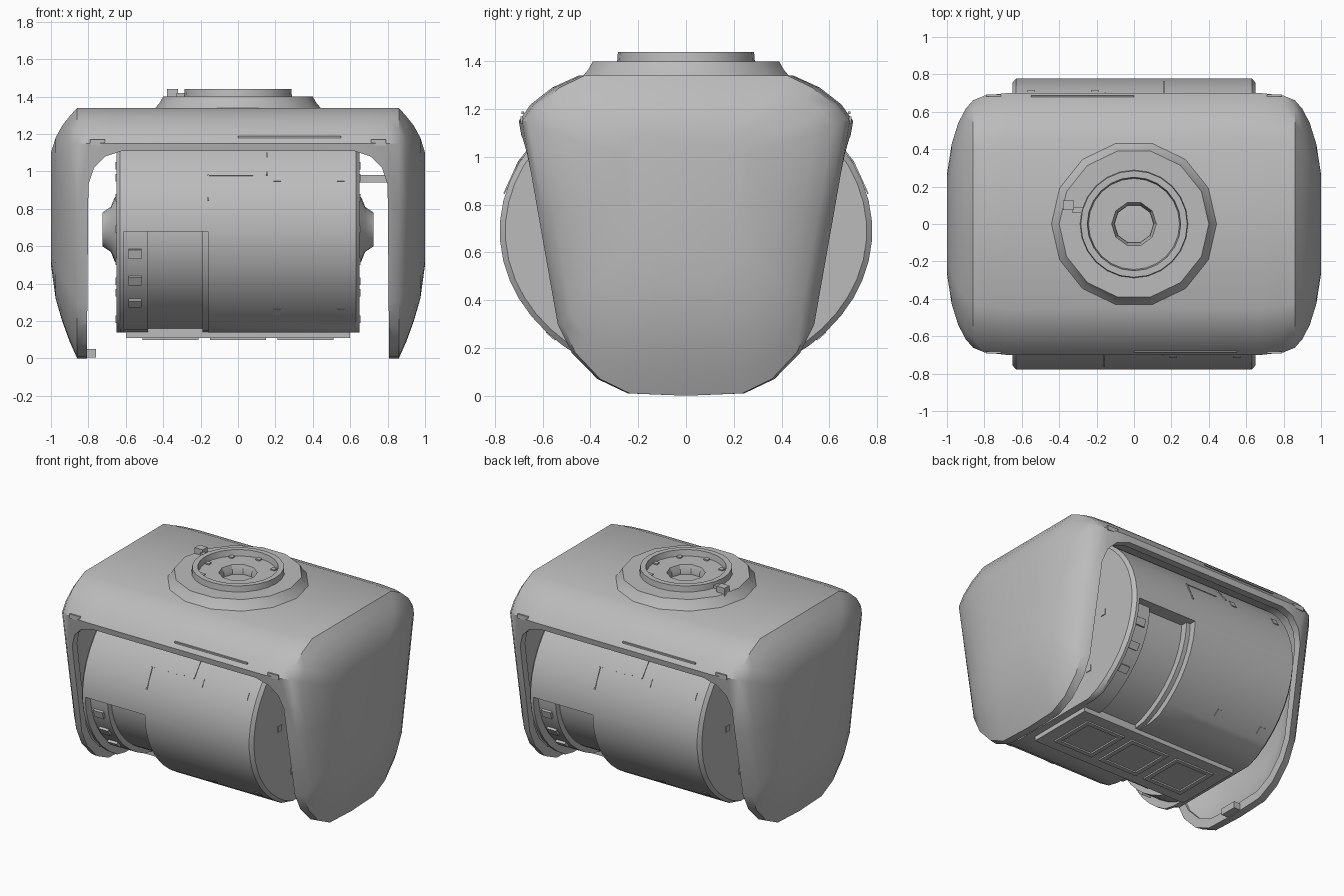
import bpy, bmesh
from math import cos, sin, pi, radians, atan
from mathutils import Matrix, Vector

cube = bpy.data.objects.get("Cube")
if cube:
    bpy.data.objects.remove(cube, do_unlink=True)

grey = bpy.data.materials.new("matte grey")
grey.use_nodes = True
grey.diffuse_color = (0.5, 0.5, 0.5, 1)
grey.node_tree.nodes["Principled BSDF"].inputs["Base Color"].default_value = (0.5, 0.5, 0.5, 1)


def finish(name, bm, angle=35):
    bmesh.ops.recalc_face_normals(bm, faces=bm.faces)
    mesh = bpy.data.meshes.new(name)
    bm.to_mesh(mesh)
    bm.free()
    mesh.materials.append(grey)
    ob = bpy.data.objects.new(name, mesh)
    bpy.context.collection.objects.link(ob)
    smooth(ob, angle)
    return ob


def smooth(ob, angle=35):
    bpy.ops.object.select_all(action='DESELECT')
    ob.select_set(True)
    bpy.context.view_layer.objects.active = ob
    bpy.ops.object.shade_smooth_by_angle(angle=radians(angle))


def loft(name, rings, closed=False, angle=35):
    """Skin matching rings; cap the ends, or join last to first when closed."""
    bm = bmesh.new()
    vs = [[bm.verts.new(p) for p in ring] for ring in rings]
    n = len(vs[0])
    pairs = list(zip(vs, vs[1:])) + ([(vs[-1], vs[0])] if closed else [])
    for a, b in pairs:
        for i in range(n):
            j = (i + 1) % n
            bm.faces.new((a[i], a[j], b[j], b[i]))
    if not closed:
        bm.faces.new(vs[0])
        bm.faces.new(vs[-1])
    return finish(name, bm, angle)


def box(name, lo, hi, turn=None):
    lo, hi = Vector(lo), Vector(hi)
    bm = bmesh.new()
    m = Matrix.Translation((lo + hi) / 2)
    if turn:
        m = m @ turn
    bmesh.ops.create_cube(bm, size=1, matrix=m @ Matrix.Diagonal((*(hi - lo), 1)))
    return finish(name, bm)


def cut(ob, *cutters):
    for c in cutters:
        mod = ob.modifiers.new("cut", 'BOOLEAN')
        mod.operation, mod.solver, mod.object = 'DIFFERENCE', 'EXACT', c
        bpy.context.view_layer.objects.active = ob
        bpy.ops.object.modifier_apply(modifier=mod.name)
        bpy.data.objects.remove(c, do_unlink=True)
    smooth(ob)


def half_turn(ob, name):
    """Copy turned half way round the vertical axis."""
    twin = ob.copy()
    twin.name = name
    twin.rotation_euler.z = pi
    bpy.context.collection.objects.link(twin)


def circle_z(r, z, n):
    return [(r * cos(2 * pi * i / n), r * sin(2 * pi * i / n), z) for i in range(n)]


# Housing: side outline skinned across x, domed at both ends, hollow inside
half = [(0.25, 0.01), (0.38, 0.07), (0.49, 0.18), (0.55, 0.3), (0.63, 0.75),
        (0.70, 1.15), (0.65, 1.22), (0.56, 1.29), (0.45, 1.34)]
outline = [(0, 0)] + half + [(-y, z) for y, z in reversed(half)]


def shell(name, ends):
    """Each end station gives x, width factor, lowest and highest z."""
    def ring(x, s, low, high):
        return [(x, y * s, low + (high - low) * z / 1.34) for y, z in outline]
    return loft(name, [ring(-x, *e) for x, *e in reversed(ends)]
                + [ring(*e) for e in ends], angle=40)


housing = shell("housing", [(0.68, 1, 0, 1.34), (0.80, 0.98, 0, 1.34), (0.86, 0.945, 0, 1.34),
                            (0.90, 0.88, 0.09, 1.295), (0.94, 0.77, 0.2, 1.245),
                            (0.975, 0.61, 0.32, 1.18), (1.0, 0.38, 0.5, 1.1)])
arch = [(0.81, -0.2), (0.80, 0.93), (0.77, 1.02), (0.71, 1.08), (0.62, 1.11)]
arch += [(-x, z) for x, z in reversed(arch)]
cut(housing,
    shell("hollow_cutter", [(0.70, 0.92, 0.055, 1.29), (0.82, 0.89, 0.06, 1.28),
                            (0.87, 0.79, 0.14, 1.24), (0.92, 0.6, 0.32, 1.16)]),
    loft("arch_cutter", [[(x, y, z) for x, z in arch] for y in (-1, 1)]))

# Drum: flattened round body lying along x
MID = 0.69


def drum_ring(x, s):
    ring = []
    for i in range(48):
        a = 2 * pi * (i + 0.5) / 48
        z = max(-0.55, min(0.48, 0.64 * s * sin(a)))
        ring.append((x, 0.78 * s * cos(a), MID + z))
    return ring


def drum_part(name, stations):
    return loft(name, [drum_ring(x, s) for x, s in stations])


drum = drum_part("drum_cover", [(-0.65, 0.97), (-0.63, 1), (0.63, 1), (0.65, 0.97)])
cut(drum, box("front_window_cutter", (-0.61, -1, -0.1), (-0.16, -0.15, 0.68)),
    box("back_window_cutter", (0.16, 0.15, -0.1), (0.61, 1, 0.68)))
drum_part("drum_core", [(-0.63, 0.88), (0.63, 0.88)])
for s, side in ((1, "left"), (-1, "right")):
    drum_part(side + "_collar", [(s * 0.48, 0.93), (s * 0.62, 0.93)])
    drum_part(side + "_window_rib", [(s * 0.15, 0.94), (s * 0.19, 0.94)])

    # Stepped hub and bolts on each drum end
    def hub_ring(x, r):
        return [(s * x, y, z + MID) for y, z, _ in circle_z(r, 0, 16)]
    loft(side + "_hub", [hub_ring(*p) for p in
                         ((0.63, 0.2), (0.66, 0.17), (0.68, 0.12), (0.725, 0.09))])
    for r, n in ((0.29, 10), (0.48, 8)):
        for y, z, _ in circle_z(r, 0, n):
            box(side + "_end_bolt", (s * 0.65 - 0.005, y - 0.02, z + MID - 0.02),
                (s * 0.65 + 0.005, y + 0.02, z + MID + 0.02))

# Link rod from drum to housing, and a small tab on the opposite leg
box("link_rod", (0.64, 0.28, 0.94), (0.9, 0.32, 0.98))
box("leg_tab", (-0.82, -0.06, 0.005), (-0.76, 0.06, 0.05))


# Cover screws, window lugs and seams, laid along the curve, repeated on the back
def both_sides(name, x, z, w, h, depth=0.006, s=1.0):
    t = (z - MID) / (0.64 * s)
    root = (1 - t * t) ** 0.5
    slope = Matrix.Rotation(-atan(0.78 * t / (0.64 * root)), 4, 'X')
    y = -0.78 * s * root
    ob = box("front_" + name, (x - w / 2, y - depth / 2, z - h / 2),
             (x + w / 2, y + depth / 2, z + h / 2), slope)
    half_turn(ob, "back_" + name)


for x in (0.21, 0.55):
    for z in (0.25, 0.97):
        both_sides("cover_screw", x, z, 0.04, 0.05)
for z in (0.3, 0.42, 0.56):
    both_sides("window_lug", -0.55, z, 0.07, 0.05, 0.03, 0.93)
both_sides("cover_seam", -0.04, 0.98, 0.24, 0.008)
both_sides("seam_drop", -0.16, 0.915, 0.008, 0.15)
both_sides("seam_rise", 0.155, 1.04, 0.008, 0.15)

# Underside tray with three framed panels
box("tray", (-0.6, -0.24, 0.11), (0.6, 0.24, 0.16))
for i in (-1, 0, 1):
    x = i * 0.36
    frame = box("panel_frame", (x - 0.15, -0.16, 0.1), (x + 0.15, 0.16, 0.115))
    cut(frame, box("frame_cutter", (x - 0.12, -0.13, 0), (x + 0.12, 0.13, 0.3)))


# Mounting turret: low flared base, raised ring, floor with a hole
def lathe(name, profile, n):
    return loft(name, [circle_z(r, z, n) for r, z in profile], closed=True, angle=30)


lathe("turret_base", [(0.45, 1.33), (0.42, 1.365), (0.40, 1.40), (0.26, 1.40), (0.26, 1.33)], 14)
lathe("turret_ring", [(0.29, 1.38), (0.285, 1.44), (0.25, 1.44), (0.24, 1.38)], 24)
lathe("turret_floor", [(0.27, 1.34), (0.27, 1.40), (0.12, 1.40), (0.105, 1.36), (0.105, 1.34)], 10)
for x, y, _ in circle_z(0.225, 0, 8):
    box("turret_screw", (x - 0.015, y - 0.015, 1.39), (x + 0.015, y + 0.015, 1.408))
box("turret_latch", (-0.38, 0.075, 1.38), (-0.32, 0.125, 1.44))
box("latch_arm", (-0.33, 0.06, 1.38), (-0.27, 0.09, 1.42))

# Housing trim: corner screws and a slim strip above each opening
for x in (-0.75, 0.75):
    for y in (-0.688, 0.688):
        box("corner_screw", (x - 0.04, y - 0.005, 1.14), (x + 0.04, y + 0.005, 1.17))
strip = box("front_strip", (0.0, -0.688, 1.18), (0.55, -0.678, 1.19))
half_turn(strip, "back_strip")
